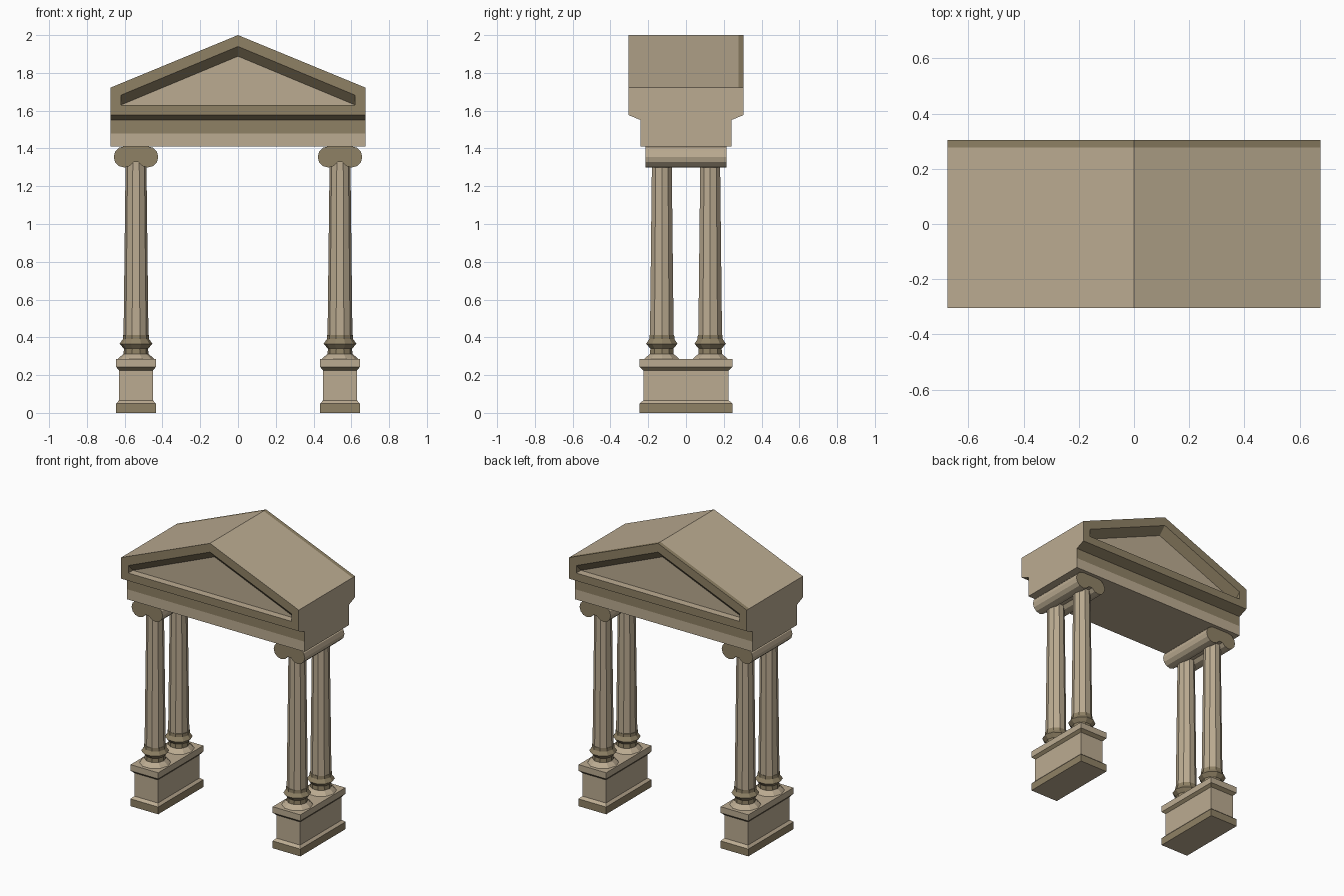
import bpy, bmesh, math

if "Cube" in bpy.data.objects:
    bpy.data.objects.remove(bpy.data.objects["Cube"])

def mat(name, c):
    m = bpy.data.materials.new(name)
    m.diffuse_color = (*c, 1)
    m.use_nodes = True
    m.node_tree.nodes["Principled BSDF"].inputs["Base Color"].default_value = m.diffuse_color
    return m

STONE = mat("pale_stone", (0.50, 0.41, 0.285))
WORN = mat("weathered_stone", (0.275, 0.22, 0.13))

def make(name, verts, faces, dark=None):
    """Mesh object; dark(centre, normal) picks the weathered faces."""
    bm = bmesh.new()
    vs = [bm.verts.new(v) for v in verts]
    for f in faces:
        bm.faces.new([vs[i] for i in f])
    bmesh.ops.recalc_face_normals(bm, faces=bm.faces[:])
    bm.normal_update()
    for f in bm.faces:
        if dark and dark(f.calc_center_median(), f.normal):
            f.material_index = 1
    me = bpy.data.meshes.new(name)
    bm.to_mesh(me)
    bm.free()
    me.materials.append(STONE)
    me.materials.append(WORN)
    ob = bpy.data.objects.new(name, me)
    bpy.context.collection.objects.link(ob)
    return ob

def loft(name, rings, dark=None, caps=True):
    """Skin a stack of equal-length closed rings."""
    n = len(rings[0])
    verts = [v for r in rings for v in r]
    faces = [(k*n + i, k*n + (i+1) % n, (k+1)*n + (i+1) % n, (k+1)*n + i)
             for k in range(len(rings) - 1) for i in range(n)]
    if caps:
        faces += [tuple(range(n)), tuple(range(len(verts) - n, len(verts)))]
    return make(name, verts, faces, dark)

def rect(cx, hx, hy, z):
    return [(cx-hx, -hy, z), (cx+hx, -hy, z), (cx+hx, hy, z), (cx-hx, hy, z)]

def circle(cx, cy, r, z, n=10):
    return [(cx + r*math.cos(2*math.pi*i/n), cy + r*math.sin(2*math.pi*i/n), z) for i in range(n)]

# Pedestals, columns and scroll capitals, mirrored left and right
PEDESTAL = [(.105, .245, 0), (.105, .245, .05), (.09, .226, .066), (.09, .226, .225),
            (.105, .245, .243), (.105, .245, .285)]
BASE = [(.10, .283), (.085, .297), (.066, .312), (.064, .34), (.087, .366), (.070, .39), (.069, .412)]
scroll = [(.062 + .056*math.cos(math.radians(a)), 1.355 + .056*math.sin(math.radians(a)))
          for a in range(90, -151, -30)]
scroll += [(-x, z) for x, z in reversed(scroll)]

for side, s in (("left", -1), ("right", 1)):
    cx = s * .54
    loft(side + "_pedestal", [rect(cx, *p) for p in PEDESTAL],
         lambda c, n: (c.z < .05 and n.z > -.5) or .225 < c.z < .243)
    for end, cy in (("front", -.128), ("back", .128)):
        loft(f"{side}_{end}_column_base", [circle(cx, cy, r, z) for r, z in BASE],
             lambda c, n: c.z > .305)
        loft(f"{side}_{end}_column", [circle(cx, cy, .066, .405), circle(cx, cy, .055, 1.34)])
    loft(side + "_capital", [[(cx + x, y, z) for x, z in scroll] for y in (-.215, .215)],
         lambda c, n: abs(n.y) > .9)

# Entablature with weathered upper frieze and sloping soffit
loft("entablature", [rect(0, .675, .24, 1.411), rect(0, .675, .24, 1.48),
                     rect(0, .675, .24, 1.55), rect(0, .675, .305, 1.577)],
     lambda c, n: c.z > 1.48 and abs(n.x) < .5)

# Roof block, open at both ends, with a weathered back edge
W, D = .675, .305
outer = [(-W, 1.577), (W, 1.577), (W, 1.722), (0, 2.0), (-W, 1.722)]
loft("roof", [[(x, y, z) for x, z in outer] for y in (-D, .278, D)],
     lambda c, n: c.y > .278 and n.z > .3, caps=False)

# Pediment ends: frame around a recessed triangular panel
opening = [(-.62, 1.63), (.62, 1.63), (.62, 1.682), (0, 1.94), (-.62, 1.682)]
panel = [(-.62, 1.63), (.62, 1.63), (0, 1.888)]
for end, s in (("front", -1), ("back", 1)):
    ring = [(x, s*D, z) for x, z in outer] + [(x, s*D, z) for x, z in opening]
    ring += [(x, s*(D - .05), z) for x, z in panel]
    faces = [(i, (i+1) % 5, 5 + (i+1) % 5, 5 + i) for i in range(5)]
    faces += [(5, 6, 11, 10), (6, 7, 11), (7, 8, 12, 11), (8, 9, 10, 12), (9, 5, 10), (10, 11, 12)]
    ob = make(end + "_pediment", ring, faces,
              lambda c, n: abs(c.y) > D - .001 or (abs(c.y) > D - .045 and c.z > 1.632))
    # make sure the open shell faces outward
    if ob.data.polygons[0].normal.y * s < 0:
        ob.data.flip_normals()
